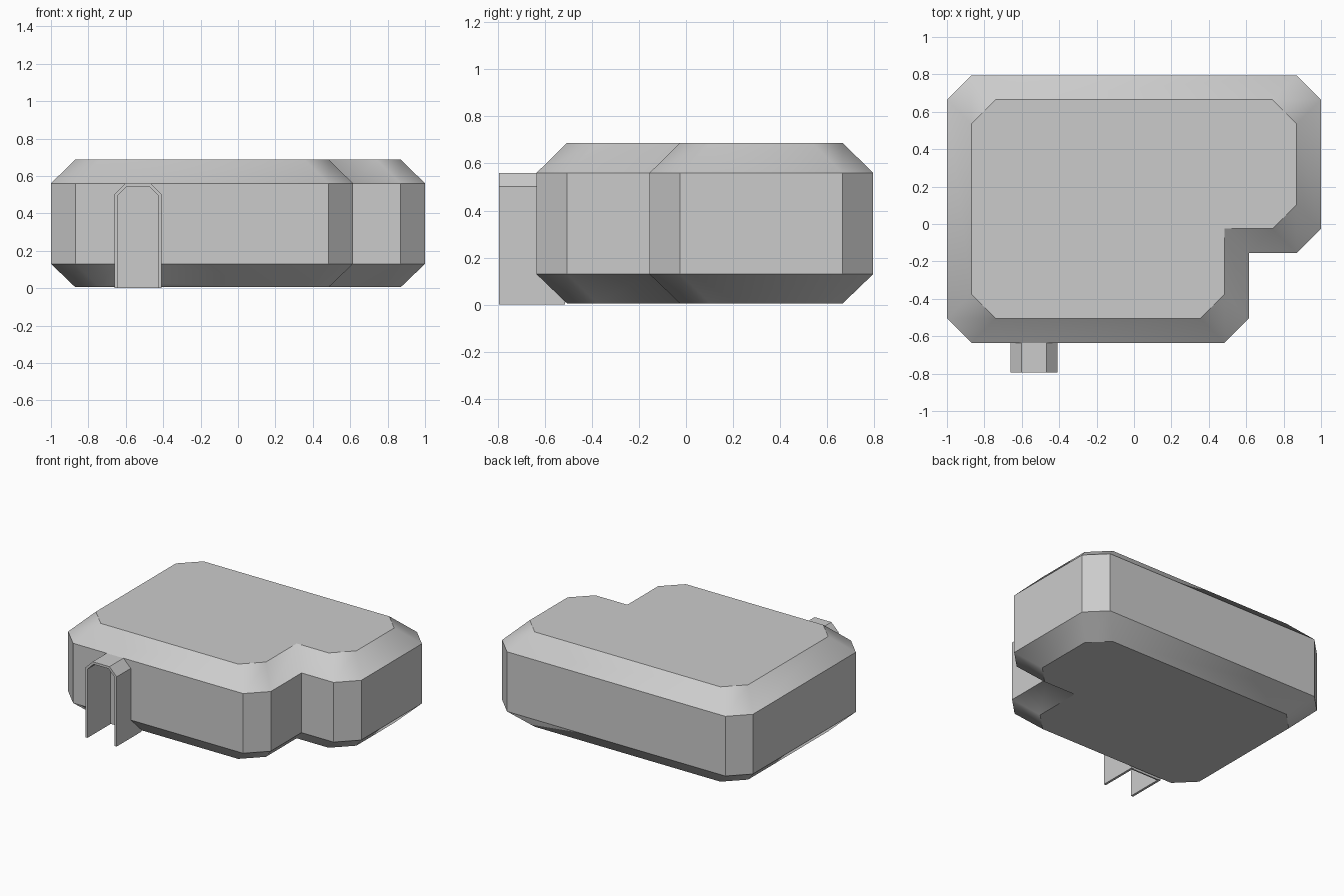
import bpy, bmesh

if "Cube" in bpy.data.objects:
    bpy.data.objects.remove(bpy.data.objects["Cube"])

C = 0.13          # chamfer / bevel size
X0, X1, XN = -1.0, 1.0, 0.615
Y0, Y1, YN = -0.635, 0.795, -0.155


def plan(d):
    """L-shaped plan, inset by d, outer corners chamfered, notch corner sharp."""
    l, r, n = X0 + d, X1 - d, XN - d
    f, b, m = Y0 + d, Y1 - d, YN + d
    return [(l, f + C), (l + C, f), (n - C, f), (n, f + C), (n, m), (r - C, m),
            (r, m + C), (r, b - C), (r - C, b), (l + C, b), (l, b - C)]


def finish(name, bm):
    bmesh.ops.recalc_face_normals(bm, faces=bm.faces)
    me = bpy.data.meshes.new(name)
    bm.to_mesh(me)
    bm.free()
    ob = bpy.data.objects.new(name, me)
    bpy.context.collection.objects.link(ob)
    return ob


def extrude_y(name, profile, y0, y1):
    """Prism from an xz profile, running from y0 to y1."""
    bm = bmesh.new()
    face = bm.faces.new([bm.verts.new((x, y0, z)) for x, z in profile])
    new = bmesh.ops.extrude_face_region(bm, geom=[face])["geom"]
    verts = [v for v in new if isinstance(v, bmesh.types.BMVert)]
    bmesh.ops.translate(bm, verts=verts, vec=(0, y1 - y0, 0))
    return finish(name, bm)


def arch(t):
    """Open arch outline with cut corners, inset by t."""
    l, r, h = -0.66 + t, -0.41 - t, 0.56 - t
    c = 0.058 - t * 0.58
    return [(l, 0), (l, h - c), (l + c, h), (r - c, h), (r, h - c), (r, 0)]


# Body: stacked loops, with smooth shading only along the bevel rings
bm = bmesh.new()
loops = [[bm.verts.new((x, y, z)) for x, y in plan(d)]
         for z, d in ((0.005, C), (0.13, 0), (0.56, 0), (0.688, C))]
n = len(loops[0])
for k in range(3):
    for i in range(n):
        j = (i + 1) % n
        f = bm.faces.new((loops[k][i], loops[k][j], loops[k + 1][j], loops[k + 1][i]))
        f.smooth = k != 1
bm.faces.new(loops[0])
bm.faces.new(loops[3])
body = finish("body", bm)

# Doorway recess cut into the body
cutter = extrude_y("doorway_cutter", [(x, z if z else -0.1) for x, z in arch(0.008)], -0.9, -0.525)
cutter.hide_render = True
cutter.display_type = 'WIRE'
mod = body.modifiers.new("doorway", 'BOOLEAN')
mod.object = cutter
mod.operation = 'DIFFERENCE'
mod.solver = 'EXACT'

# Thin arched door frame and the door panel at its back
extrude_y("door_frame", arch(0) + arch(0.017)[::-1], -0.795, -0.515)
extrude_y("door_panel", arch(0.012), -0.53, -0.52)
